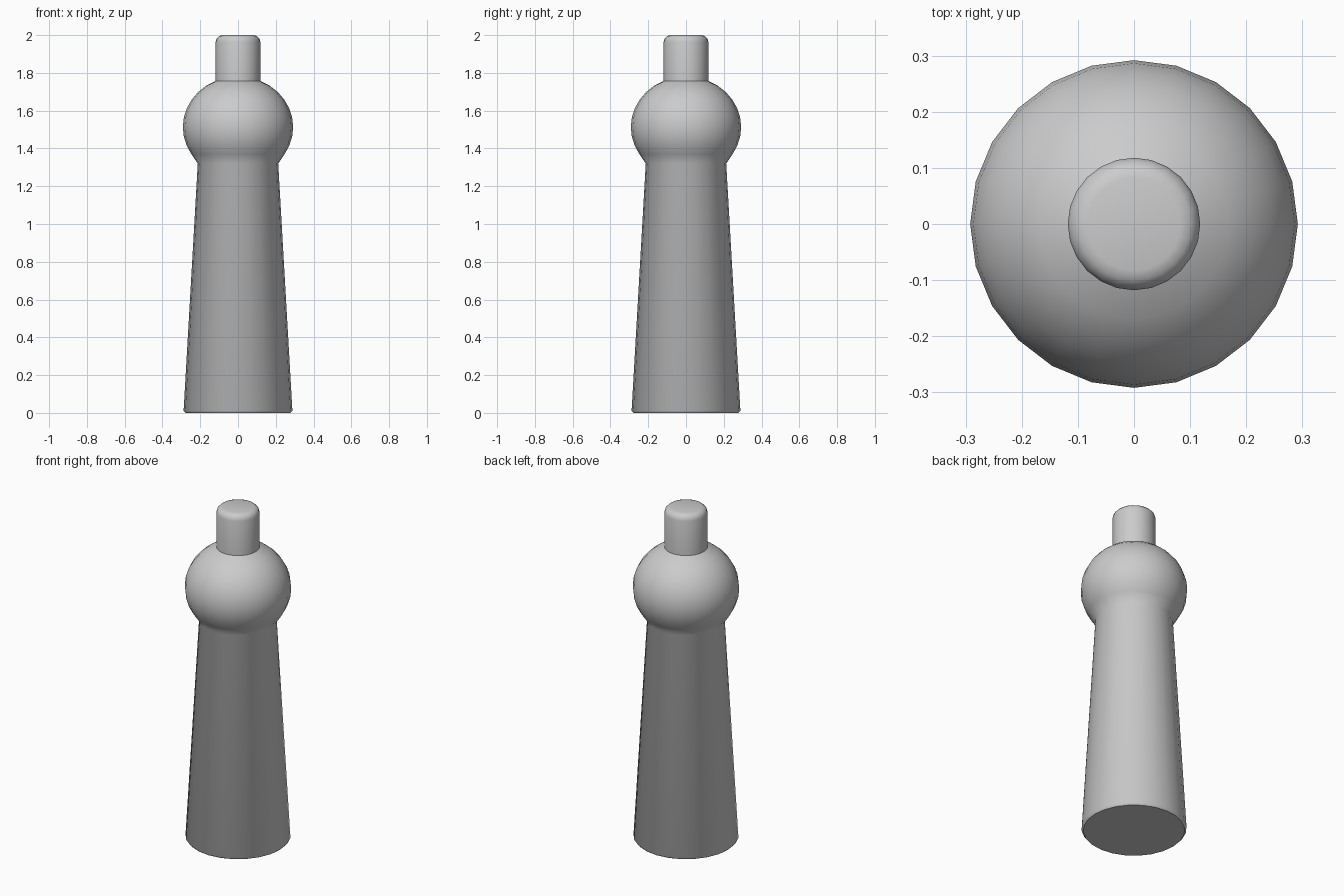
import bpy, bmesh
from math import sin, cos, radians, tau

if "Cube" in bpy.data.objects:
    bpy.data.objects.remove(bpy.data.objects["Cube"])

SIDES = 24


def lathe(name, profile):
    """Revolve a (radius, height) profile around z and cap both ends."""
    bm = bmesh.new()
    rings = [[bm.verts.new((r * cos(tau * i / SIDES), r * sin(tau * i / SIDES), z))
              for i in range(SIDES)] for r, z in profile]
    for a, b in zip(rings, rings[1:]):
        for i in range(SIDES):
            j = (i + 1) % SIDES
            bm.faces.new((a[i], a[j], b[j], b[i]))
    bm.faces.new(rings[0][::-1])
    bm.faces.new(rings[-1])
    mesh = bpy.data.meshes.new(name)
    bm.to_mesh(mesh)
    bm.free()
    obj = bpy.data.objects.new(name, mesh)
    bpy.context.collection.objects.link(obj)
    bpy.ops.object.select_all(action='DESELECT')
    obj.select_set(True)
    bpy.context.view_layer.objects.active = obj
    bpy.ops.object.shade_smooth_by_angle(angle=radians(50))
    return obj


# Tapered foot with a tiny chamfer at the bottom
foot = [(0.278, 0.0), (0.288, 0.012), (0.213, 1.32)]

# Slightly flattened ball between foot and tip
angles = [-43 + (65.5 + 43) * k / 10 for k in range(11)]
ball = [(0.292 * cos(radians(a)), 1.513 + 0.268 * sin(radians(a))) for a in angles]

# Straight tip with a rounded top edge
tip = [(0.118, 1.757)]
tip += [(0.083 + 0.035 * cos(radians(a)), 1.965 + 0.035 * sin(radians(a)))
        for a in (0, 30, 60, 90)]

lathe("peg_body", foot + ball[1:-1] + tip)
